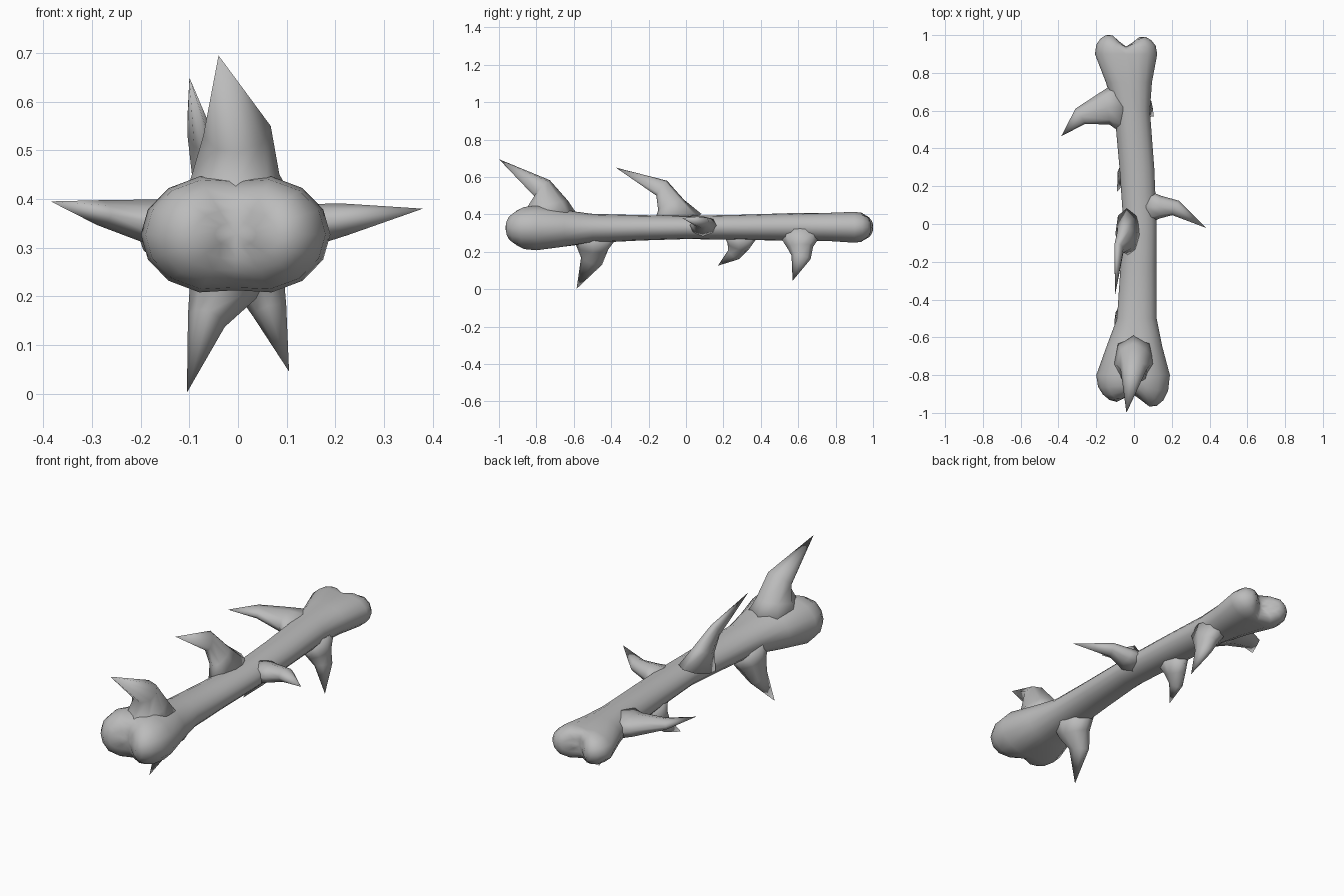
import bpy, bmesh, math
from mathutils import Vector

cube = bpy.data.objects.get("Cube")
if cube:
    bpy.data.objects.remove(cube)

grey = bpy.data.materials.new("plain_grey")
grey.use_nodes = True
tint = (0.5, 0.5, 0.5, 1)
grey.diffuse_color = tint
grey.node_tree.nodes["Principled BSDF"].inputs["Base Color"].default_value = tint


def loft(name, rings, start=None, end=None):
    """Skin a list of point rings, closing each end with a pole or a face."""
    bm = bmesh.new()
    loops = [[bm.verts.new(p) for p in ring] for ring in rings]
    n = len(loops[0])
    for a, b in zip(loops, loops[1:]):
        for i in range(n):
            j = (i + 1) % n
            bm.faces.new((a[i], a[j], b[j], b[i]))
    for loop, pole in ((loops[0], start), (loops[-1], end)):
        if pole is None:
            bm.faces.new(loop)
        else:
            tip = bm.verts.new(pole)
            for i in range(n):
                bm.faces.new((loop[i], loop[(i + 1) % n], tip))
    bmesh.ops.recalc_face_normals(bm, faces=bm.faces)
    mesh = bpy.data.meshes.new(name)
    bm.to_mesh(mesh)
    bm.free()
    mesh.materials.append(grey)
    mesh.shade_smooth()
    obj = bpy.data.objects.new(name, mesh)
    bpy.context.collection.objects.link(obj)
    return obj


# Bone: cross-sections are ellipses pinched in the middle towards both ends
SIDES = 16


def section(y, x, z, hw, hh, pinch, s=1, cap=None):
    pts = []
    for i in range(SIDES):
        a = 2 * math.pi * i / SIDES
        u, v = math.cos(a) * s, math.sin(a) * s
        groove = math.exp(-(u / 0.35) ** 2)
        dy = 0
        if cap:
            depth, valley, skew = cap
            dy = (1 - s * s) ** 0.4 * (depth * (1 - valley * groove) + skew * u)
        pts.append((x + hw * u, y + dy, z + hh * v * (1 - pinch * groove)))
    return pts


# y, centre x, centre z, half width, half height, pinch
stations = [
    (-0.80, -0.005, 0.327, 0.195, 0.135, 0.15),
    (-0.65, 0.002, 0.325, 0.148, 0.108, 0.10),
    (-0.50, 0.015, 0.325, 0.105, 0.078, 0),
    (-0.25, 0.023, 0.328, 0.096, 0.068, 0),
    (0.00, 0.032, 0.330, 0.088, 0.062, 0),
    (0.30, 0.015, 0.331, 0.092, 0.067, 0),
    (0.60, -0.010, 0.333, 0.094, 0.075, 0),
    (0.75, -0.027, 0.333, 0.122, 0.083, 0.10),
    (0.90, -0.042, 0.331, 0.165, 0.095, 0.20),
]
front_cap, back_cap = (-0.185, 0.45, -0.03), (0.12, 0.67, -0.01)
shrink = (0.95, 0.82, 0.64, 0.44, 0.22)
rings = [section(*stations[0], s, front_cap) for s in reversed(shrink)]
rings += [section(*st) for st in stations]
rings += [section(*stations[-1], s, back_cap) for s in shrink]


def pole(st, cap):
    return (st[1], st[0] + cap[0] * (1 - cap[1]), st[2])


loft("bone", rings, pole(stations[0], front_cap), pole(stations[-1], back_cap))


# Thorns: flared base, bent blade, sharp tip
def thorn(name, path, tip, sides=8):
    """path holds (x, y, z, radius along the bone, radius across it)."""
    centres = [Vector(p[:3]) for p in path] + [Vector(tip)]
    rings = []
    for k, (*_, along, across) in enumerate(path):
        t = (centres[k + 1] - centres[max(k - 1, 0)]).normalized()
        e1 = Vector((0, 1, 0))
        e1 = (e1 - t * e1.dot(t)).normalized()
        e2 = t.cross(e1)
        rings.append([centres[k] + e1 * along * math.cos(a) + e2 * across * math.sin(a)
                      for a in (2 * math.pi * i / sides for i in range(sides))])
    loft(name, rings, None, tip)


thorn("front_top_thorn", [
    (0, -0.73, 0.36, 0.16, 0.13),
    (-0.005, -0.745, 0.45, 0.115, 0.09),
    (-0.002, -0.77, 0.54, 0.06, 0.07)], (-0.04, -1.0, 0.695))
thorn("middle_top_thorn", [
    (-0.03, -0.05, 0.36, 0.14, 0.07),
    (-0.05, -0.08, 0.45, 0.075, 0.045),
    (-0.08, -0.13, 0.54, 0.05, 0.025)], (-0.1, -0.375, 0.65))
thorn("left_thorn", [
    (0.07, 0.09, 0.335, 0.09, 0.055),
    (0.14, 0.09, 0.345, 0.06, 0.045),
    (0.22, 0.085, 0.358, 0.042, 0.033)], (0.38, -0.02, 0.38))
thorn("right_thorn", [
    (-0.06, 0.62, 0.335, 0.15, 0.065),
    (-0.15, 0.615, 0.348, 0.09, 0.052),
    (-0.285, 0.57, 0.372, 0.048, 0.026)], (-0.385, 0.465, 0.395))
thorn("front_bottom_thorn", [
    (-0.01, -0.49, 0.30, 0.13, 0.09),
    (-0.03, -0.5, 0.22, 0.085, 0.072),
    (-0.065, -0.505, 0.15, 0.06, 0.04)], (-0.105, -0.585, 0.002))
thorn("back_bottom_thorn", [
    (0.02, 0.61, 0.30, 0.12, 0.075),
    (0.045, 0.61, 0.225, 0.07, 0.052),
    (0.065, 0.615, 0.17, 0.052, 0.036)], (0.105, 0.57, 0.045))
thorn("middle_bottom_thorn", [
    (-0.01, 0.29, 0.30, 0.10, 0.065),
    (-0.035, 0.28, 0.23, 0.06, 0.045),
    (-0.06, 0.255, 0.185, 0.04, 0.028)], (-0.09, 0.17, 0.125))
